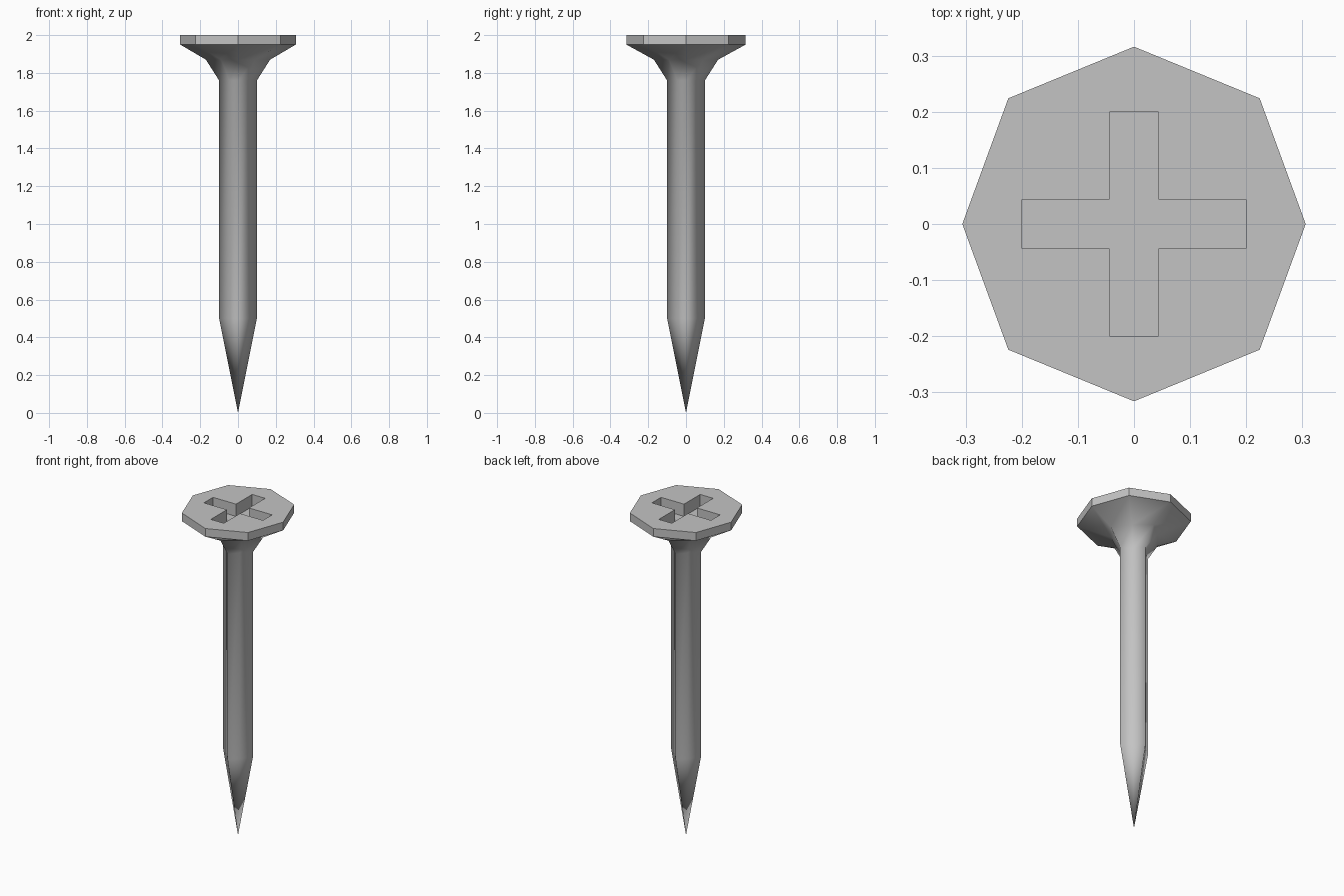
import bpy
import bmesh

cube = bpy.data.objects.get("Cube")
if cube:
    bpy.data.objects.remove(cube)

steel = bpy.data.materials.new("grey steel")
steel.use_nodes = True
colour = (0.55, 0.55, 0.55, 1)
steel.diffuse_color = colour
steel.node_tree.nodes["Principled BSDF"].inputs["Base Color"].default_value = colour


def make_object(name, bm):
    bmesh.ops.recalc_face_normals(bm, faces=bm.faces)
    mesh = bpy.data.meshes.new(name)
    bm.to_mesh(mesh)
    bm.free()
    mesh.materials.append(steel)
    obj = bpy.data.objects.new(name, mesh)
    bpy.context.collection.objects.link(obj)
    return obj


def ring(bm, z, rx, ry, d):
    """Eight points: four on the axes, four on the diagonals."""
    outline = [(rx, 0), (d, d), (0, ry), (-d, d),
               (-rx, 0), (-d, -d), (0, -ry), (d, -d)]
    return [bm.verts.new((x, y, z)) for x, y in outline]


# Shank, flared neck and head rim, from bottom to top: height, x, y, diagonal
sections = [(0.5, 0.1, 0.1, 0.045), (1.76, 0.1, 0.1, 0.045),
            (1.87, 0.17, 0.17, 0.09), (1.95, 0.306, 0.316, 0.224),
            (2.0, 0.306, 0.316, 0.224)]
bm = bmesh.new()
rings = [ring(bm, *s) for s in sections]
tip = bm.verts.new((0, 0, 0))
for i in range(8):
    j = (i + 1) % 8
    bm.faces.new((tip, rings[0][j], rings[0][i])).smooth = True
    for k, (low, high) in enumerate(zip(rings, rings[1:])):
        face = bm.faces.new((low[i], low[j], high[j], high[i]))
        face.smooth = k < 3          # the rim stays flat
bm.faces.new(rings[-1])
screw = make_object("screw_body", bm)

# Cross-shaped drive recess
a, w, floor = 0.2, 0.044, 1.925
cross = [(w, w), (w, a), (-w, a), (-w, w), (-a, w), (-a, -w),
         (-w, -w), (-w, -a), (w, -a), (w, -w), (a, -w), (a, w)]
bm = bmesh.new()
base = bm.faces.new([bm.verts.new((x, y, floor)) for x, y in cross])
grown = bmesh.ops.extrude_face_region(bm, geom=[base])["geom"]
top = [v for v in grown if isinstance(v, bmesh.types.BMVert)]
bmesh.ops.translate(bm, verts=top, vec=(0, 0, 0.2))
cutter = make_object("recess_cutter", bm)
cutter.hide_render = True

cut = screw.modifiers.new("drive recess", "BOOLEAN")
cut.operation = "DIFFERENCE"
cut.solver = "EXACT"
cut.object = cutter
bpy.context.view_layer.objects.active = screw
bpy.ops.object.modifier_apply(modifier=cut.name)
bpy.data.objects.remove(cutter)
